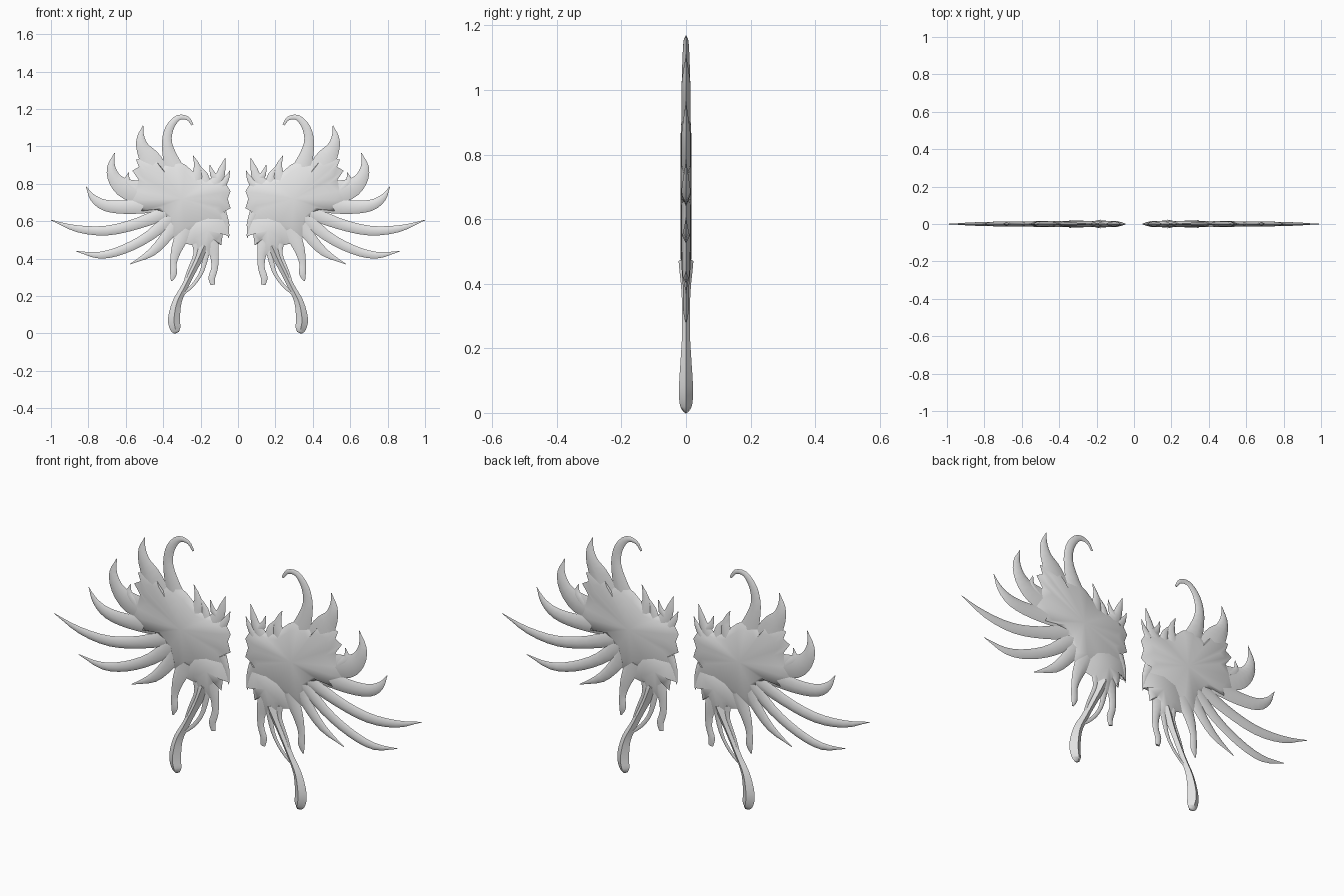
import bpy, bmesh, math
from mathutils import Vector

grey = bpy.data.materials.new("plain_grey")
grey.diffuse_color = (0.8, 0.8, 0.8, 1)


def finish(name, bm):
    """Turn a right-hand part into an object mirrored to the left wing."""
    bmesh.ops.recalc_face_normals(bm, faces=bm.faces[:])
    me = bpy.data.meshes.new(name)
    bm.to_mesh(me)
    bm.free()
    me.materials.append(grey)
    ob = bpy.data.objects.new(name, me)
    bpy.context.collection.objects.link(ob)
    bpy.ops.object.select_all(action='DESELECT')
    ob.select_set(True)
    bpy.context.view_layer.objects.active = ob
    bpy.ops.object.shade_smooth_by_angle(angle=math.radians(65))
    mirror = ob.modifiers.new("mirror", 'MIRROR')
    mirror.use_clip = False
    mirror.use_mirror_merge = False
    return ob


def plate(name, centre, outline, half, rim):
    """Flat lens: sharp outline at y = 0, raised inner face on both sides."""
    bm = bmesh.new()
    c = Vector((centre[0], 0, centre[1]))
    edge = [Vector((x, 0, z)) for x, z in outline]
    outer = [bm.verts.new(p) for p in edge]
    n = len(outer)
    for side in (-1, 1):
        lift = Vector((0, side * half, 0))
        inner = [bm.verts.new(c + (p - c) * rim + lift) for p in edge]
        mid = bm.verts.new(c + lift * 1.1)
        for i in range(n):
            j = (i + 1) % n
            bm.faces.new((outer[i], outer[j], inner[j], inner[i]))
            bm.faces.new((inner[i], inner[j], mid))
    return finish(name, bm)


def spline(pts, steps):
    """Smooth curve through (x, z, half width) points."""
    p = [Vector(q) for q in pts]
    p = [p[0] * 2 - p[1]] + p + [p[-1] * 2 - p[-2]]
    out = []
    for i in range(1, len(p) - 2):
        a, b, c, d = p[i - 1:i + 3]
        for s in range(steps):
            t = s / steps
            out.append(0.5 * (2 * b + (c - a) * t + (2 * a - 5 * b + 4 * c - d) * t * t
                              + (3 * b - a - 3 * c + d) * t ** 3))
    return out + [p[-2]]


def feather(name, pts, steps=3, thick=0.5, cap=0.014):
    """Tapered blade with a diamond cross-section swept along a curve."""
    path = spline(pts, steps)
    bm = bmesh.new()
    rings = []
    for i, q in enumerate(path):
        t = path[min(i + 1, len(path) - 1)] - path[max(i - 1, 0)]
        side = Vector((-t.y, 0, t.x)).normalized()
        w = max(q.z, 0.0015)
        h = min(w * thick, cap)
        o = Vector((q.x, 0, q.y))
        y = Vector((0, h, 0))
        rings.append([bm.verts.new(v) for v in (o + side * w, o + y, o - side * w, o - y)])
    for a, b in zip(rings, rings[1:]):
        for k in range(4):
            m = (k + 1) % 4
            bm.faces.new((a[k], a[m], b[m], b[k]))
    bm.faces.new(rings[0])
    bm.faces.new(rings[-1])
    return finish(name, bm)


# Wing membranes
plate("wing_body", (0.30, 0.72), [
    (0.04, 0.76), (0.07, 0.81), (0.13, 0.82), (0.20, 0.83), (0.28, 0.90), (0.34, 0.93),
    (0.41, 0.89), (0.45, 0.94), (0.545, 0.93), (0.53, 0.89), (0.565, 0.87), (0.53, 0.82),
    (0.59, 0.77), (0.57, 0.71), (0.53, 0.65), (0.44, 0.66), (0.37, 0.60), (0.345, 0.51),
    (0.28, 0.53), (0.20, 0.56), (0.06, 0.60), (0.075, 0.65), (0.04, 0.67), (0.055, 0.72)],
    0.016, 0.8)
plate("wing_lower_lobe", (0.16, 0.55), [
    (0.06, 0.62), (0.045, 0.52), (0.08, 0.54), (0.09, 0.47), (0.12, 0.49), (0.15, 0.42),
    (0.20, 0.40), (0.235, 0.47), (0.28, 0.48), (0.27, 0.62), (0.16, 0.66)],
    0.016, 0.6)

# Upper curl and crest feathers
feather("top_curl", [(0.30, 0.80, 0.06), (0.355, 0.92, 0.042), (0.38, 1.02, 0.027),
                     (0.365, 1.10, 0.022), (0.32, 1.153, 0.015), (0.27, 1.15, 0.01),
                     (0.243, 1.115, 0.006)])
feather("crest_feather", [(0.42, 0.80, 0.08), (0.465, 0.92, 0.06), (0.508, 0.99, 0.036),
                          (0.52, 1.05, 0.02), (0.508, 1.11, 0)])
feather("shoulder_feather", [(0.48, 0.75, 0.06), (0.59, 0.77, 0.055), (0.655, 0.82, 0.038),
                             (0.678, 0.89, 0.022), (0.66, 0.965, 0)])
feather("shoulder_barb", [(0.55, 0.77, 0.03), (0.592, 0.81, 0.02), (0.585, 0.86, 0)])

# Long side feathers
feather("side_feather_1", [(0.45, 0.69, 0.045), (0.60, 0.675, 0.036), (0.71, 0.685, 0.03),
                           (0.775, 0.725, 0.018), (0.812, 0.785, 0)])
feather("side_feather_2", [(0.36, 0.66, 0.04), (0.53, 0.59, 0.03), (0.70, 0.55, 0.026),
                           (0.86, 0.56, 0.018), (1.0, 0.606, 0)])
feather("side_feather_3", [(0.34, 0.64, 0.04), (0.47, 0.525, 0.028), (0.61, 0.45, 0.024),
                           (0.74, 0.418, 0.018), (0.867, 0.44, 0)])
feather("side_feather_4", [(0.31, 0.64, 0.05), (0.375, 0.53, 0.032), (0.46, 0.435, 0.022),
                           (0.578, 0.37, 0)])

# Hanging tails
feather("short_tail_outer", [(0.28, 0.56, 0.045), (0.325, 0.46, 0.03), (0.345, 0.38, 0.018),
                             (0.345, 0.32, 0.018), (0.355, 0.28, 0.004)])
feather("short_tail_inner", [(0.15, 0.50, 0.045), (0.127, 0.42, 0.024), (0.125, 0.35, 0.018),
                             (0.14, 0.30, 0.018), (0.135, 0.26, 0.012)])
feather("long_tail", [(0.18, 0.47, 0.035), (0.225, 0.37, 0.02), (0.285, 0.25, 0.018),
                      (0.325, 0.17, 0.024), (0.342, 0.08, 0.032), (0.335, 0.025, 0.028),
                      (0.327, 0.003, 0.012)], thick=0.68, cap=0.023)
feather("tail_strand_inner", [(0.165, 0.46, 0.02), (0.19, 0.34, 0.011), (0.24, 0.26, 0.009),
                              (0.31, 0.20, 0.008)])
feather("tail_strand_outer", [(0.225, 0.48, 0.02), (0.225, 0.42, 0.014), (0.265, 0.33, 0.009),
                              (0.30, 0.22, 0.008)])

# Small inner spikes
feather("inner_horn", [(0.14, 0.78, 0.045), (0.10, 0.835, 0.026), (0.085, 0.88, 0.018),
                       (0.068, 0.938, 0)], 2)
feather("inner_hook", [(0.10, 0.82, 0.02), (0.135, 0.85, 0.016), (0.15, 0.90, 0)], 2)
feather("inner_barb", [(0.09, 0.79, 0.025), (0.06, 0.83, 0.014), (0.043, 0.87, 0)], 2)
feather("back_spike", [(0.23, 0.80, 0.04), (0.215, 0.88, 0.022), (0.24, 0.95, 0)], 2)
feather("back_barb", [(0.17, 0.79, 0.03), (0.18, 0.85, 0.018), (0.205, 0.895, 0)], 2)
feather("lower_barb", [(0.09, 0.64, 0.03), (0.062, 0.58, 0.016), (0.05, 0.51, 0)], 2)
